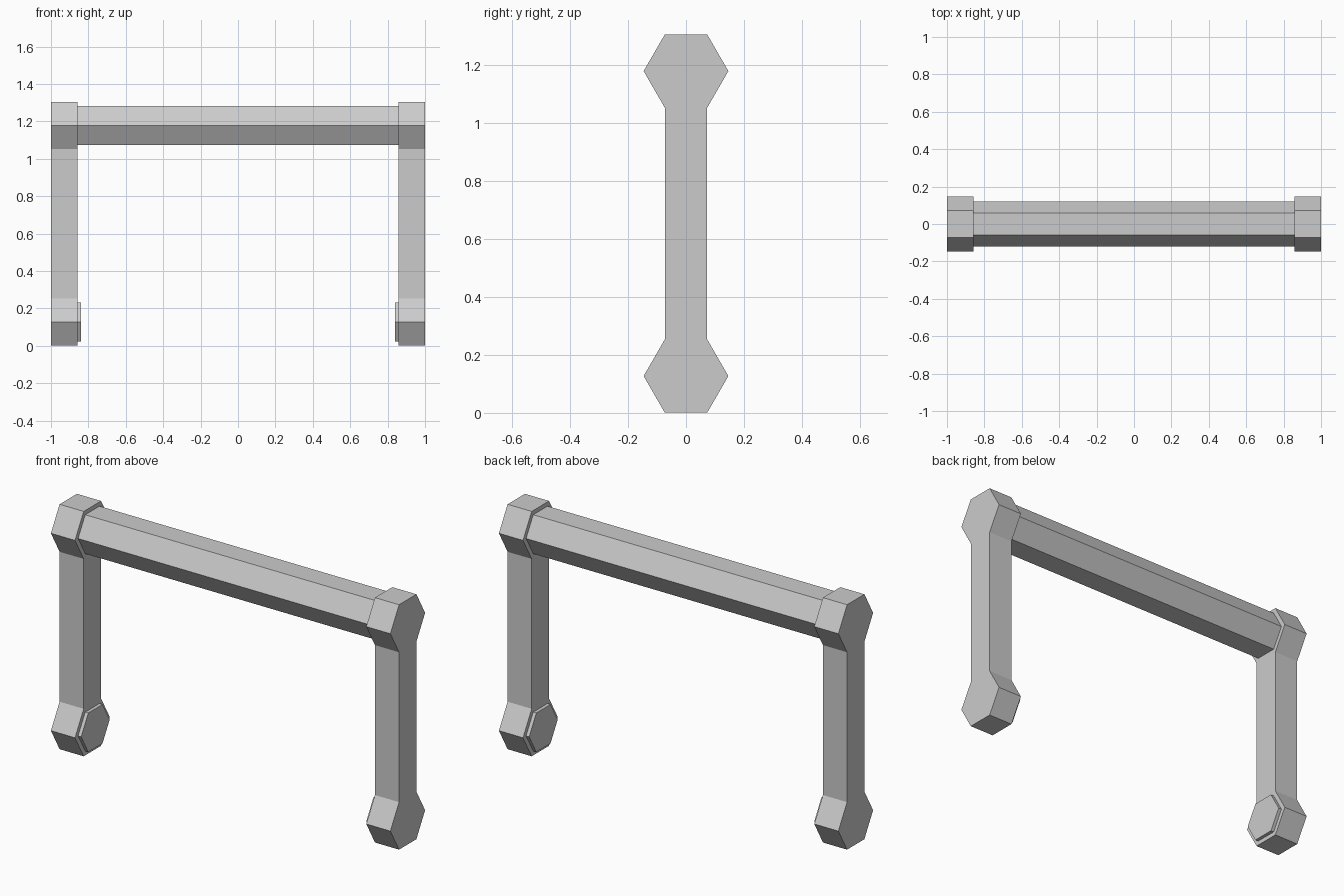
import bpy, bmesh
from math import cos, sin, pi

if "Cube" in bpy.data.objects:
    bpy.data.objects.remove(bpy.data.objects["Cube"])

LOW_Z, TOP_Z = 0.127, 1.178      # centres of the hexagonal ends
R_LEG, R_BAR = 0.146, 0.12       # hexagon corner radii
OUT_X, IN_X = 1.0, 0.858         # outer and inner faces of the legs


def hexagon(z, r):
    """Hexagon in (y, z) with corners pointing along +y and -y."""
    return [(r * cos(i * pi / 3), z + r * sin(i * pi / 3)) for i in range(6)]


def extrude_x(name, profile, x0, x1):
    """Solid made by sweeping a (y, z) profile from x0 to x1."""
    bm = bmesh.new()
    face = bm.faces.new([bm.verts.new((x0, y, z)) for y, z in profile])
    new = bmesh.ops.extrude_face_region(bm, geom=[face])["geom"]
    moved = [v for v in new if isinstance(v, bmesh.types.BMVert)]
    bmesh.ops.translate(bm, verts=moved, vec=(x1 - x0, 0, 0))
    bmesh.ops.recalc_face_normals(bm, faces=bm.faces)
    mesh = bpy.data.meshes.new(name)
    bm.to_mesh(mesh)
    bm.free()
    obj = bpy.data.objects.new(name, mesh)
    bpy.context.collection.objects.link(obj)
    return obj


# Leg outline: a hexagon at each end joined by a straight shank
low, top = hexagon(LOW_Z, R_LEG), hexagon(TOP_Z, R_LEG)
leg_profile = [low[4], low[5], low[0], low[1], top[5], top[0],
               top[1], top[2], top[3], top[4], low[2], low[3]]

for side, s in (("left", -1), ("right", 1)):
    extrude_x(side + "_leg", leg_profile, s * OUT_X, s * IN_X)
    # Short hexagonal boss on the inner face of the foot
    extrude_x(side + "_foot_boss", hexagon(LOW_Z, R_BAR), s * IN_X, s * 0.84)

# Crossbar between the upper ends
extrude_x("crossbar", hexagon(TOP_Z, R_BAR), -IN_X, IN_X)
